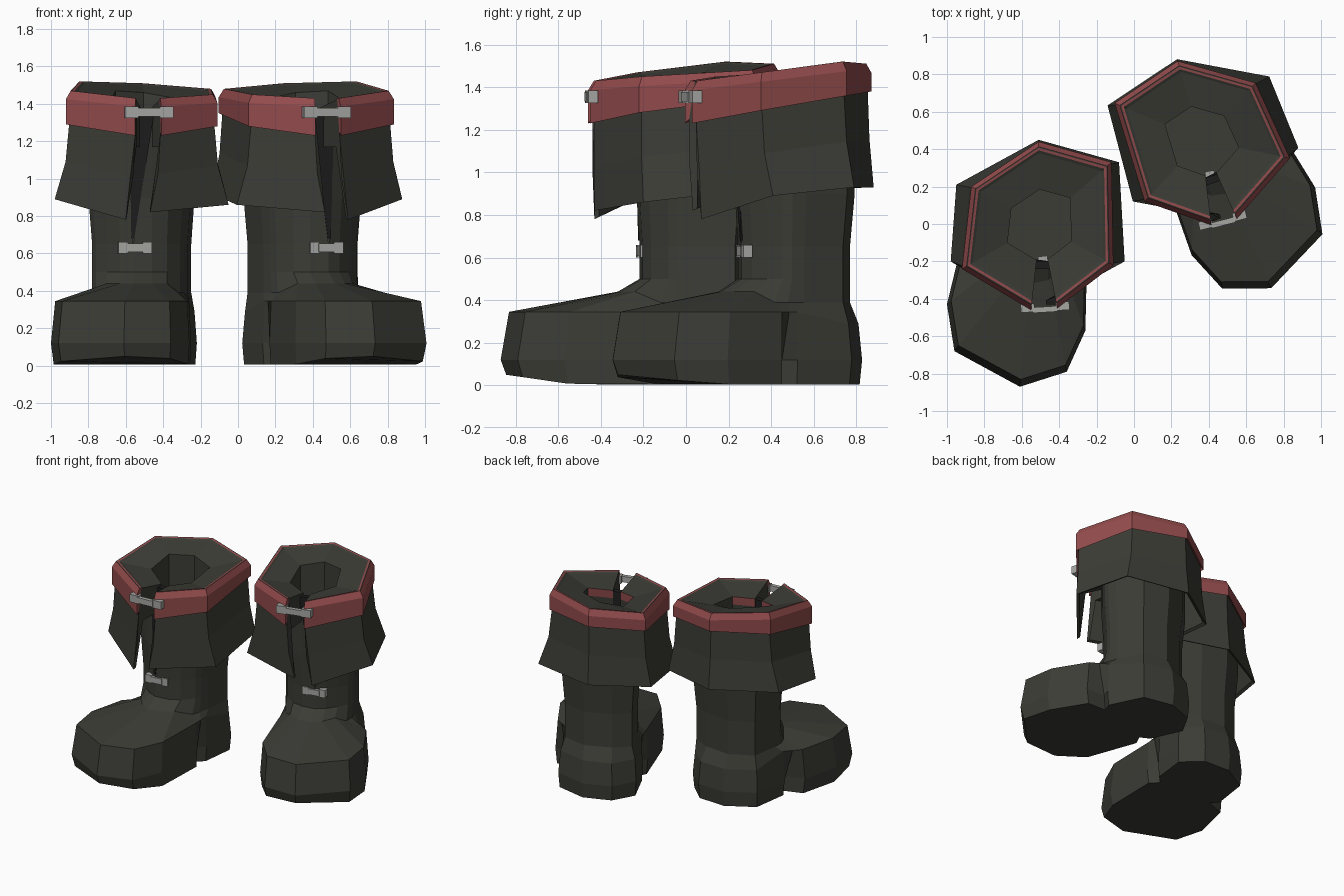
import bpy, bmesh, math
from mathutils import Matrix, Vector

if "Cube" in bpy.data.objects:
    bpy.data.objects.remove(bpy.data.objects["Cube"])


def mat(name, r, g, b):
    m = bpy.data.materials.new(name)
    m.diffuse_color = (r, g, b, 1)
    m.use_nodes = True
    m.node_tree.nodes["Principled BSDF"].inputs["Base Color"].default_value = m.diffuse_color
    return m


OLIVE = mat("dark_leather", .045, .045, .037)
RED = mat("red_trim", .29, .07, .072)
GREY = mat("grey_metal", .38, .38, .365)
BLACK = mat("black_lining", .012, .012, .012)

# the right boot is the left one mirrored, turned out and set back
PLACES = {
    "left": Matrix.Translation((-.5, 0, 0)),
    "right": Matrix.Translation((.36, .45, 0)) @ Matrix.Rotation(math.radians(18), 4, 'Z')
    @ Matrix.Scale(-1, 4, (1, 0, 0)),
}


def finish(bm, name, mats):
    bmesh.ops.remove_doubles(bm, verts=bm.verts, dist=.0005)
    bmesh.ops.recalc_face_normals(bm, faces=bm.faces)
    for side, place in PLACES.items():
        me = bpy.data.meshes.new(f"{side}_{name}")
        bm.to_mesh(me)
        me.transform(place)
        if place.determinant() < 0:
            me.flip_normals()
        for m in mats:
            me.materials.append(m)
        bpy.context.collection.objects.link(bpy.data.objects.new(f"{side}_{name}", me))
    bm.free()


def bridge(bm, a, b, material=0):
    for i in range(len(a) - 1):
        f = bm.faces.new((a[i], a[i + 1], b[i + 1], b[i]))
        f.material_index = material


# foot and shaft: sole outline lofted into the ankle and up to the cuff
SOLE = [(-.11, -.87), (.14, -.79), (.24, -.57), (.25, -.15), (.19, -.09), (.25, -.03), (.28, .23),
        (.14, .36), (-.08, .37), (-.29, .25), (-.33, -.03), (-.28, -.09), (-.43, -.14),
        (-.5, -.43), (-.46, -.68)]
ANKLE = [(-.06, -.32), (.04, -.30), (.12, -.24), (.19, -.12), (.21, -.06), (.23, .02), (.25, .23),
         (.12, .29), (-.08, .31), (-.25, .22), (-.28, .02), (-.28, -.06), (-.26, -.12),
         (-.2, -.2), (-.13, -.28)]
SHAFT = [(x, y * .68 if y < 0 else y) for x, y in ANKLE]
UPPER = list(SOLE)
for i in (4, 11):  # the instep notch closes towards the top
    UPPER[i] = tuple((SOLE[i - 1][k] + SOLE[i + 1][k]) / 2 for k in (0, 1))


def ring(outline, scale, z):
    pts = [Vector((x * scale, y * scale, z(y) if callable(z) else z)) for x, y in outline]
    return pts + [pts[0].copy()]


rings = [
    ring(SOLE, .97, lambda y: .005 + max(0, -y - .55) * .14),
    ring(SOLE, 1, .12),
    ring(UPPER, .955, lambda y: .29 if y > .1 else .345),
    ring(ANKLE, 1, lambda y: .44 if y < -.15 else .39),
    ring(SHAFT, 1, .5),
    ring(SHAFT, 1, .65),
    ring(SHAFT, 1.07, .9),
    ring(SHAFT, 1.07, 1.3),
]
for r, right, left in ((rings[6], -.02, -.075), (rings[7], .035, -.075)):  # front slit
    r[0].x, r[-1].x = right, left
bm = bmesh.new()
loops = [[bm.verts.new(p) for p in r] for r in rings]
for a, b in zip(loops, loops[1:]):
    bridge(bm, a, b)
bm.faces.new(loops[0][:-1])
finish(bm, "foot_and_shaft", [OLIVE])

# insole closing the shaft inside
bm = bmesh.new()
bm.faces.new([bm.verts.new((x * .99, y * .99, .5)) for x, y in SHAFT])
finish(bm, "insole", [OLIVE])

# cuff corners from the right of the slit to its left: x, y, rim height, band bottom
RIM = [(.09, -.45, 1.43, 1.23), (.39, -.22, 1.45, 1.28), (.38, .33, 1.48, 1.35),
       (-.01, .44, 1.51, 1.38), (-.37, .20, 1.52, 1.36), (-.42, -.24, 1.47, 1.29),
       (-.05, -.46, 1.43, 1.23)]
HEM = [(.03, -.43, .82), (.45, -.2, .86), (.42, .33, .92), (-.01, .45, .93),
       (-.45, .21, .93), (-.48, -.2, .89), (-.10, -.43, .78)]


def cuff_profile(rim, hem):
    x, y, top, band = rim
    hx, hy, hz = hem
    mid = ((x * .75 + hx * .25) * .97, (y * .75 + hy * .25) * .97)
    return [(x * .86, y * .86, 1.17), (hx * .95, hy * .95, hz + .01), (hx, hy, hz),
            (*mid, hz * .5 + band * .5), (x * .955, y * .955, band + .02),
            (x, y, band), (x, y, top - .045), (x * .94, y * .94, top),
            (x * .925, y * .925, top), (x * .895, y * .895, top - .002),
            (x * .86, y * .86, top - .01), (x * .42, y * .42, top - .05),
            (x * .42, y * .42, top - .11), (x * .42, y * .42, 1.17)]


bm = bmesh.new()
cols = [[bm.verts.new(p) for p in cuff_profile(r, h)] for r, h in zip(RIM, HEM)]
n = len(cols[0])
for j in range(n):
    bridge(bm, [c[j] for c in cols], [c[(j + 1) % n] for c in cols], 1 if j in (4, 5, 6, 8) else 0)
for a, b in ((cols[0], cols[1]), (cols[5], cols[6])):  # red turn-in beside the slit
    next(f for f in a[11].link_faces
         if all(v in f.verts for v in (a[12], b[11], b[12]))).material_index = 1
for c in (cols[0], cols[-1]):  # slit ends
    bm.faces.new(c[:5] + c[9:])
    bm.faces.new(c[4:10]).material_index = 1
finish(bm, "folded_cuff", [OLIVE, RED])

# dark tongue filling the shaft slit
bm = bmesh.new()
front = [bm.verts.new(p) for p in ((-.07, -.225, .68), (-.055, -.225, .68),
                                   (.055, -.24, 1.37), (-.085, -.24, 1.37))]
face = bm.faces.new(front)
new = bmesh.ops.extrude_face_region(bm, geom=[face])["geom"]
bmesh.ops.translate(bm, verts=[v for v in new if isinstance(v, bmesh.types.BMVert)], vec=(0, .04, 0))
finish(bm, "slit_tongue", [BLACK])


# clasps: a bar with a thicker block at each end
def clasp(name, cx, cy, cz, width, turn):
    bm = bmesh.new()
    base = Matrix.Translation((cx, cy, cz)) @ Matrix.Rotation(turn, 4, 'Z')
    for dx, dy, sx, sy, sz in ((0, -.005, width * .5, .03, .045),
                               (-width * .36, .008, width * .28, .045, .06),
                               (width * .36, .008, width * .28, .045, .06)):
        bmesh.ops.create_cube(bm, size=1, matrix=base @ Matrix.Translation((dx, dy, 0))
                              @ Matrix.Diagonal((sx, sy, sz, 1)))
    finish(bm, name, [GREY])


clasp("upper_clasp", .025, -.452, 1.355, .26, .06)
clasp("lower_clasp", -.05, -.21, .63, .18, .12)
